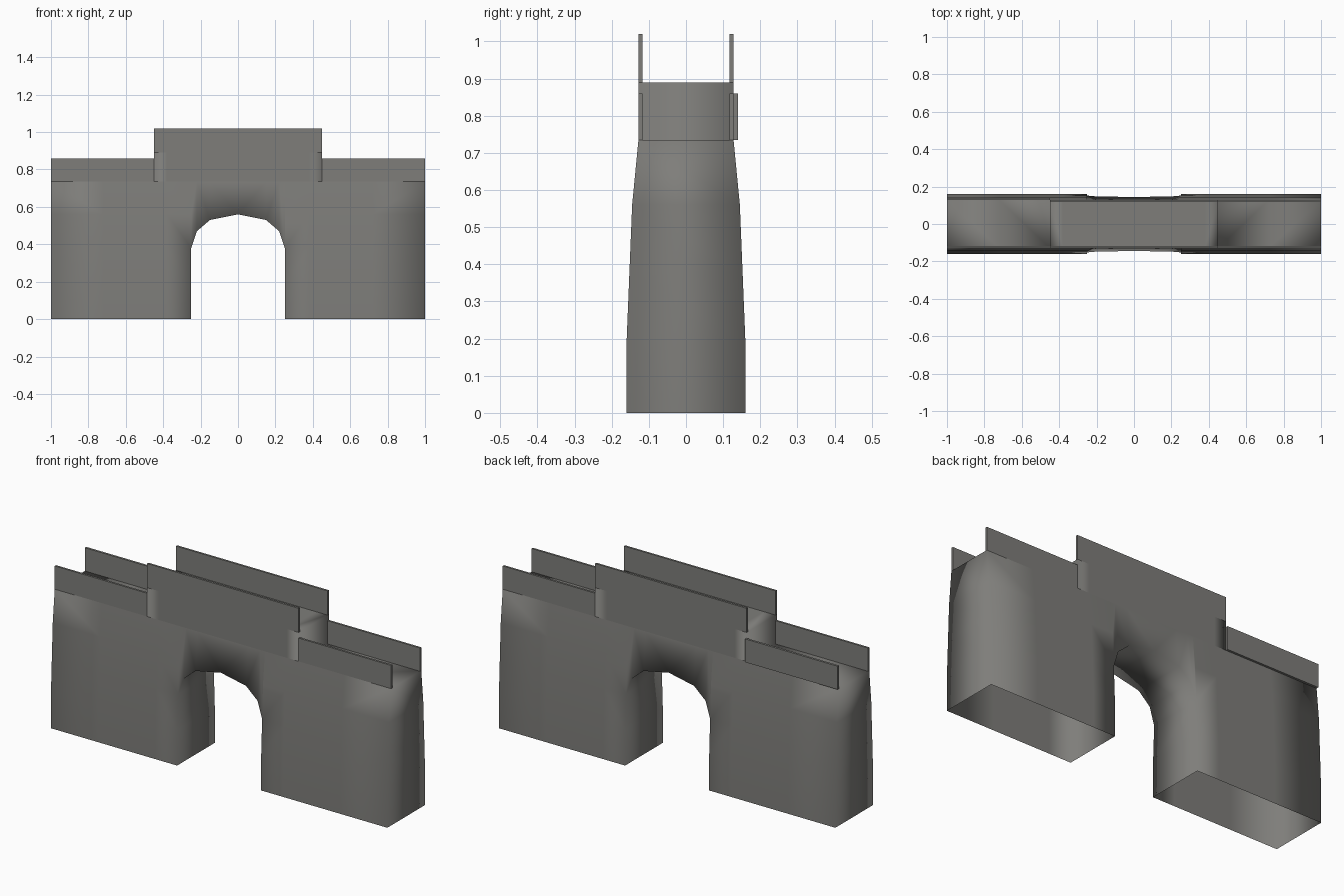
import bpy, bmesh

if "Cube" in bpy.data.objects:
    bpy.data.objects.remove(bpy.data.objects["Cube"])

stone = bpy.data.materials.new("grey_stone")
stone.diffuse_color = (0.21, 0.207, 0.195, 1)
stone.use_nodes = True
stone.node_tree.nodes["Principled BSDF"].inputs["Base Color"].default_value = stone.diffuse_color

DECK, TOP, STEP = 0.735, 0.89, 0.45
ARCH = {0.0: 0.56, 0.15: 0.53, 0.22: 0.47}      # soffit height by distance from centre
COLS = [0.0, 0.15, 0.22, 0.25, 0.38, STEP, 0.72, 1.0]
ROWS = [0.0, 0.19, 0.38, 0.56, DECK]
BATTER = [(0.0, 0.16), (0.19, 0.16), (0.56, 0.145), (DECK, 0.128), (TOP, 0.128)]


def half_depth(z):
    """Half thickness of the tapering wall at height z."""
    for (z0, t0), (z1, t1) in zip(BATTER, BATTER[1:]):
        if z <= z1:
            return t0 + (t1 - t0) * (z - z0) / (z1 - z0)
    return BATTER[-1][1]


def finish(bm, name):
    mesh = bpy.data.meshes.new(name)
    bmesh.ops.recalc_face_normals(bm, faces=bm.faces[:])
    bm.to_mesh(mesh)
    bm.free()
    mesh.materials.append(stone)
    obj = bpy.data.objects.new(name, mesh)
    bpy.context.collection.objects.link(obj)
    return obj


# Gate wall: two tapering facades joined by decks, ends and arch soffit, open underneath
def build_wall():
    bm = bmesh.new()
    cache = {}

    def vert(x, z, side):
        key = (round(x, 3), round(z, 3), side)
        if key not in cache:
            cache[key] = bm.verts.new((x, side * half_depth(z), z))
        return cache[key]

    def column(x):
        return [ARCH[x], DECK] if x in ARCH else ROWS

    cells = []
    for a, b in zip(COLS, COLS[1:]):
        ca, cb = column(a), column(b)
        if a in ARCH and b not in ARCH:          # haunch beside the arch
            cb = [z for z in cb if z >= 0.38]
            cells.append([(a, z) for z in ca] + [(b, z) for z in reversed(cb)])
        else:
            for i in range(len(ca) - 1):
                cells.append([(a, ca[i]), (a, ca[i + 1]), (b, cb[i + 1]), (b, cb[i])])
        if b <= STEP:                            # raised middle
            cells.append([(a, DECK), (a, TOP), (b, TOP), (b, DECK)])
    for mirror in (-1, 1):
        for cell in cells:
            for side in (-1, 1):
                bm.faces.new([vert(mirror * x, z, side) for x, z in cell])

    # join the rims of the two facades, leaving the base open
    back = {v: cache[(k[0], k[1], 1)] for k, v in cache.items() if k[2] == -1}
    rim = [e for e in bm.edges if e.is_boundary and all(v in back for v in e.verts)]
    for e in rim:
        p, q = e.verts
        if p.co.z + q.co.z > 0.001:
            bm.faces.new([p, q, back[q], back[p]])

    # smooth throughout, crisp along the deck edges
    for f in bm.faces:
        f.smooth = True
    for e in bm.edges:
        p, q = (v.co for v in e.verts)
        if min(p.z, q.z) > 0.73 and abs(p.z - q.z) < 0.001 and abs(p.y - q.y) < 0.001:
            e.smooth = False
    finish(bm, "gate_wall")


# Thin parapet slab between two corners
def slab(name, x0, x1, y0, y1, z0, z1):
    bm = bmesh.new()
    bmesh.ops.create_cube(bm, size=1)
    for v in bm.verts:
        v.co = (x1 if v.co.x > 0 else x0, y1 if v.co.y > 0 else y0, z1 if v.co.z > 0 else z0)
    finish(bm, name)


build_wall()
slab("middle_parapet_front", -STEP, STEP, -0.128, -0.117, TOP, 1.02)
slab("middle_parapet_back", -STEP, STEP, 0.117, 0.128, TOP, 1.02)
slab("left_parapet_front", -1, -STEP, -0.128, -0.117, DECK, 0.86)
slab("right_parapet_front", STEP, 1, -0.128, -0.117, DECK, 0.86)
slab("left_parapet_back", -1, -STEP, 0.128, 0.14, DECK, 0.86)
slab("right_parapet_back", STEP, 1, 0.117, 0.128, DECK, 0.86)
